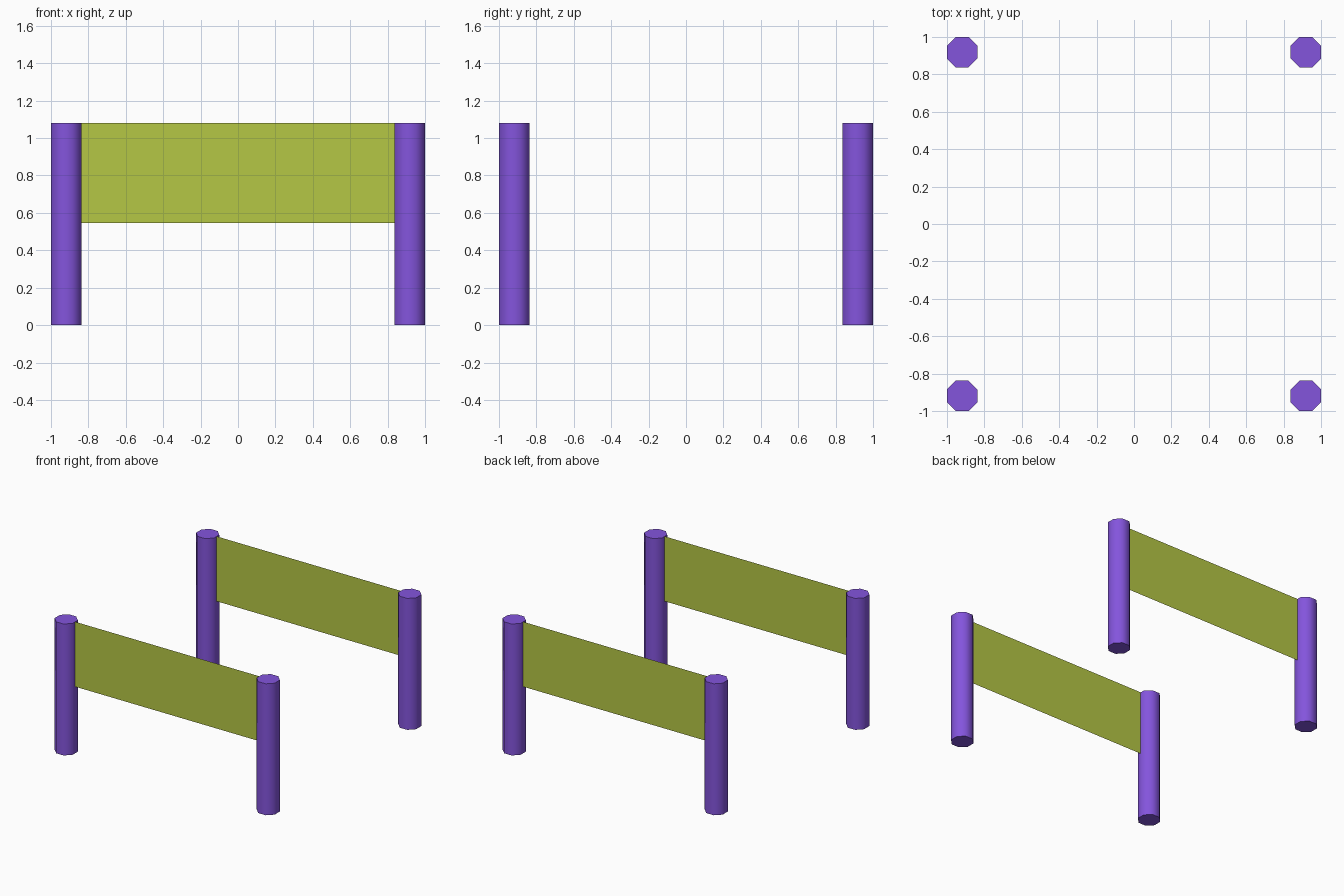
import bpy
from math import cos, pi, radians

if "Cube" in bpy.data.objects:
    bpy.data.objects.remove(bpy.data.objects["Cube"])

H = 1.08          # overall height
HALF = 0.0815     # half width of a post across flats
C = 1 - HALF      # post centre offset
PANEL_LOW = 0.547


def material(name, color):
    m = bpy.data.materials.new(name)
    m.diffuse_color = (*color, 1)
    m.use_nodes = True
    m.node_tree.nodes["Principled BSDF"].inputs["Base Color"].default_value = m.diffuse_color
    return m


purple = material("purple", (0.23, 0.09, 0.72))
lime = material("lime", (0.46, 0.57, 0.06))


# Octagonal post with flats facing the axes, smooth sides and sharp caps
def post(name, x, y):
    bpy.ops.mesh.primitive_cylinder_add(
        vertices=8, radius=HALF / cos(pi / 8), depth=H,
        location=(x, y, H / 2), rotation=(0, 0, pi / 8))
    ob = bpy.context.object
    ob.name = name
    ob.data.materials.append(purple)
    bpy.ops.object.shade_smooth_by_angle(angle=radians(60))


# Thin upright sheet stretched between two posts
def panel(name, y):
    x = C - HALF
    mesh = bpy.data.meshes.new(name)
    mesh.from_pydata([(-x, y, PANEL_LOW), (x, y, PANEL_LOW), (x, y, H), (-x, y, H)],
                     [], [(0, 1, 2, 3) if y < 0 else (3, 2, 1, 0)])
    mesh.materials.append(lime)
    bpy.context.collection.objects.link(bpy.data.objects.new(name, mesh))


for side, sy in (("front", -1), ("back", 1)):
    panel(f"{side}_panel", sy * C)
    for hand, sx in (("left", -1), ("right", 1)):
        post(f"{side}_{hand}_post", sx * C, sy * C)
